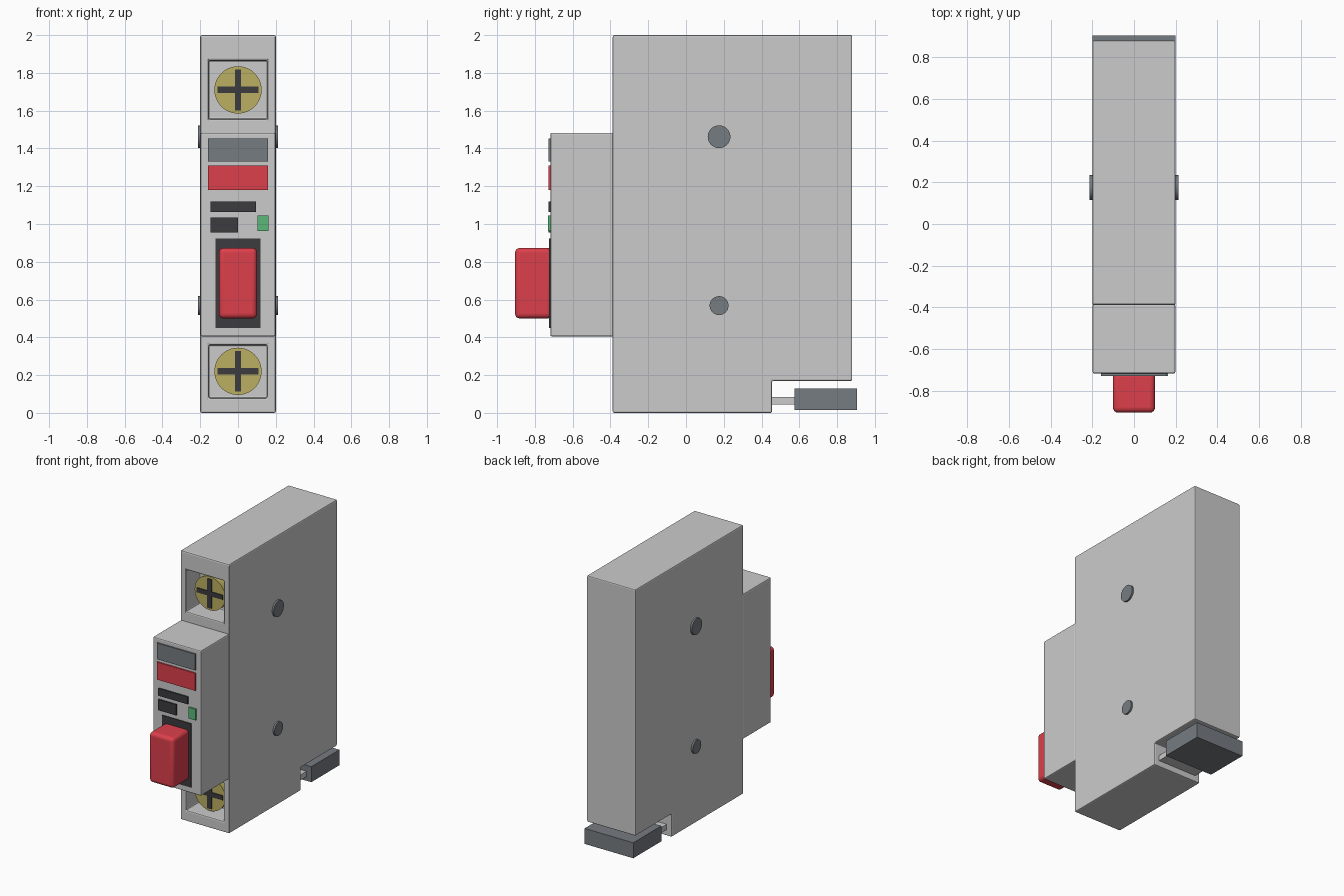
import bpy, bmesh, math
from mathutils import Matrix

if "Cube" in bpy.data.objects:
    bpy.data.objects.remove(bpy.data.objects["Cube"])


def paint(name, rgb):
    m = bpy.data.materials.new(name)
    m.diffuse_color = (*rgb, 1)
    m.use_nodes = True
    m.node_tree.nodes["Principled BSDF"].inputs["Base Color"].default_value = m.diffuse_color
    return m


RED = paint("red", (0.72, 0.05, 0.07))
SLATE = paint("slate", (0.18, 0.20, 0.22))
DARK = paint("charcoal", (0.045, 0.045, 0.05))
BRASS = paint("brass", (0.50, 0.43, 0.12))
GREEN = paint("green", (0.10, 0.48, 0.19))


def finish(name, bm, mat=None, bevel=0, segments=2, smooth=False):
    bmesh.ops.recalc_face_normals(bm, faces=bm.faces)
    me = bpy.data.meshes.new(name)
    bm.to_mesh(me)
    bm.free()
    ob = bpy.data.objects.new(name, me)
    bpy.context.collection.objects.link(ob)
    if mat:
        me.materials.append(mat)
    if smooth:
        bpy.ops.object.select_all(action='DESELECT')
        ob.select_set(True)
        bpy.context.view_layer.objects.active = ob
        bpy.ops.object.shade_smooth_by_angle(angle=math.radians(35))
    if bevel:
        b = ob.modifiers.new("bevel", 'BEVEL')
        b.width, b.segments = bevel, segments
        b.limit_method = 'ANGLE'
    return ob


def box(name, x, y, z, mat=None, **kw):
    """Box from (min, max) pairs."""
    bm = bmesh.new()
    size = [b - a for a, b in (x, y, z)]
    mid = [(a + b) / 2 for a, b in (x, y, z)]
    bmesh.ops.create_cube(bm, size=1, matrix=Matrix.Translation(mid) @ Matrix.Diagonal((*size, 1)))
    return finish(name, bm, mat, **kw)


def disc(name, centre, radius, depth, axis, mat):
    """Short cylinder lying along 'X' or 'Y'."""
    bm = bmesh.new()
    rot = Matrix.Rotation(math.pi / 2, 4, 'Y' if axis == 'X' else 'X')
    bmesh.ops.create_cone(bm, cap_ends=True, segments=48, radius1=radius, radius2=radius,
                          depth=depth, matrix=Matrix.Translation(centre) @ rot)
    return finish(name, bm, mat, smooth=True)


# Main housing: side profile with the rear notch, extruded across x
FRONT, FLOOR, SCREW = -0.388, -0.225, -0.33
profile = [(FRONT, 0), (0.455, 0), (0.455, 0.17), (0.88, 0.17), (0.88, 2), (FRONT, 2)]
bm = bmesh.new()
side = bm.faces.new([bm.verts.new((-0.2, y, z)) for y, z in profile])
ext = bmesh.ops.extrude_face_region(bm, geom=[side])
bmesh.ops.translate(bm, vec=(0.4, 0, 0),
                    verts=[v for v in ext["geom"] if isinstance(v, bmesh.types.BMVert)])
housing = finish("housing", bm)

# Terminal pockets with cross-slot screws
for label, z0, z1, zc in (("upper", 1.555, 1.865, 1.71), ("lower", 0.08, 0.36, 0.22)):
    cutter = box(label + "_pocket_cutter", (-0.155, 0.155), (-0.5, FLOOR), (z0, z1))
    cutter.hide_render = True
    cutter.hide_set(True)
    cut = housing.modifiers.new(label + "_pocket", 'BOOLEAN')
    cut.operation, cut.solver, cut.object = 'DIFFERENCE', 'EXACT', cutter
    bpy.context.view_layer.objects.active = housing
    bpy.ops.object.modifier_apply(modifier=cut.name)
    bpy.data.objects.remove(cutter)

    depth = FLOOR + 0.01 - SCREW
    disc(label + "_screw", (0, SCREW + depth / 2, zc), 0.125, depth, 'Y', BRASS)
    slot_y = (SCREW - 0.006, SCREW + 0.01)
    box(label + "_screw_slot_across", (-0.108, 0.108), slot_y, (zc - 0.017, zc + 0.017), DARK)
    box(label + "_screw_slot_upright", (-0.017, 0.017), (SCREW - 0.007, SCREW + 0.01),
        (zc - 0.108, zc + 0.108), DARK)

edge = housing.modifiers.new("bevel", 'BEVEL')
edge.width, edge.segments, edge.limit_method = 0.008, 2, 'ANGLE'

# Raised front block
FACE = -0.718
box("front_block", (-0.198, 0.198), (FACE, FRONT + 0.004), (0.405, 1.483), bevel=0.008)

# Plates on the front block
for name, x, z, mat, lift in (
        ("upper_label", (-0.158, 0.158), (1.332, 1.452), SLATE, 0.01),
        ("red_label", (-0.158, 0.158), (1.18, 1.31), RED, 0.01),
        ("long_marking_strip", (-0.146, 0.094), (1.063, 1.118), DARK, 0.01),
        ("short_marking_strip", (-0.146, 0.0), (0.955, 1.035), DARK, 0.01),
        ("indicator_window", (0.103, 0.162), (0.962, 1.044), GREEN, 0.012),
        ("switch_surround", (-0.119, 0.119), (0.449, 0.924), DARK, 0.006)):
    box(name, x, (FACE - lift, FACE + 0.01), z, mat)

# Switch lever
box("switch_lever", (-0.101, 0.101), (-0.905, FACE + 0.01), (0.5, 0.873), RED,
    bevel=0.025, segments=4, smooth=True)

# Side rivets
for z, r in ((1.462, 0.06), (0.568, 0.05)):
    for s, word in ((-1, "left"), (1, "right")):
        disc(f"{word}_rivet", (s * 0.203, 0.175, z), r, 0.02, 'X', SLATE)

# Rail clip in the rear notch
box("clip_stem", (-0.16, 0.16), (0.445, 0.59), (0.045, 0.085))
box("clip_foot", (-0.2, 0.2), (0.575, 0.905), (0.015, 0.13), SLATE)
